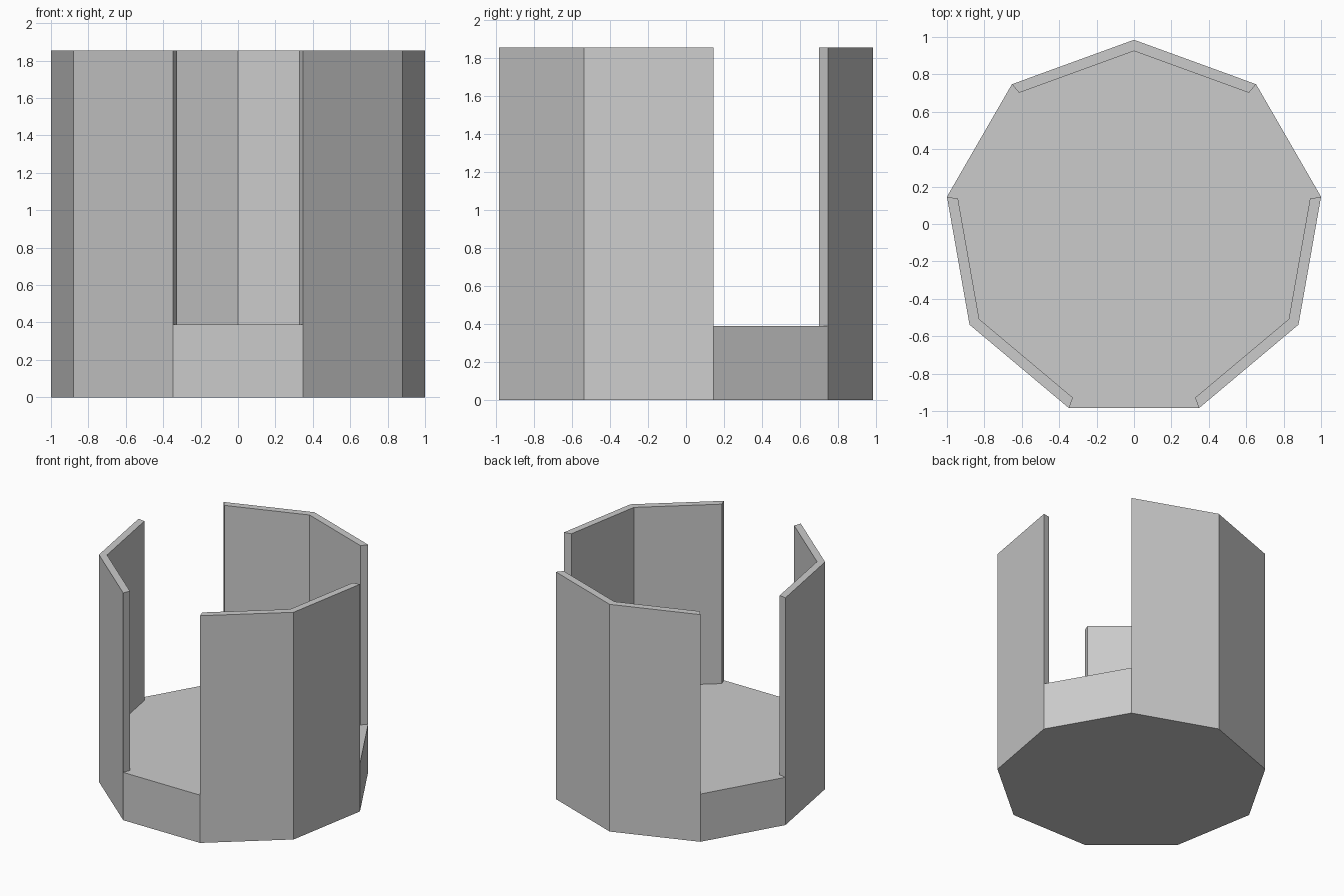
import bpy, bmesh
from math import sin, cos, radians
from mathutils import Vector

if "Cube" in bpy.data.objects:
    bpy.data.objects.remove(bpy.data.objects["Cube"])

SIDES = 9
R = 1 / sin(radians(80))              # circumradius giving a width of 2
CY = R * (1 + cos(radians(20))) / 2 - R
INNER = 0.941                         # inner wall outline / outer outline
BASE_H, TOP_H = 0.39, 1.855

bm = bmesh.new()


def ring(scale, z):
    """Nine-sided ring of vertices, first one pointing to the back."""
    verts = []
    for i in range(SIDES):
        a = radians(90 + i * 360 / SIDES)
        verts.append(bm.verts.new((R * scale * cos(a), CY + R * scale * sin(a), z)))
    return verts


bottom, outer, inner = ring(1, 0), ring(1, BASE_H), ring(INNER, BASE_H)

# Base: underside and sides
bm.faces.new(bottom[::-1])
for i in range(SIDES):
    j = (i + 1) % SIDES
    bm.faces.new((bottom[i], bottom[j], outer[j], outer[i]))

# Wall footprints: three pairs of sides, leaving three openings
floor, footprints = [], []
for mid in (0, 3, 6):
    a, b, c = (mid - 1) % SIDES, mid, (mid + 1) % SIDES
    for i, j in ((a, b), (b, c)):
        footprints.append(bm.faces.new((outer[i], outer[j], inner[j], inner[i])))
    floor += [outer[a], inner[a], inner[b], inner[c], outer[c]]

# Floor reaches out to the edge in the openings
bm.faces.new(floor)

# Walls
res = bmesh.ops.extrude_face_region(bm, geom=footprints)
top = [g for g in res["geom"] if isinstance(g, bmesh.types.BMVert)]
bmesh.ops.translate(bm, vec=Vector((0, 0, TOP_H - BASE_H)), verts=top)
bmesh.ops.delete(bm, geom=[f for f in footprints if f.is_valid], context="FACES_ONLY")
bmesh.ops.recalc_face_normals(bm, faces=bm.faces)

mesh = bpy.data.meshes.new("open_walled_holder")
bm.to_mesh(mesh)
bm.free()
bpy.context.collection.objects.link(bpy.data.objects.new("open_walled_holder", mesh))
